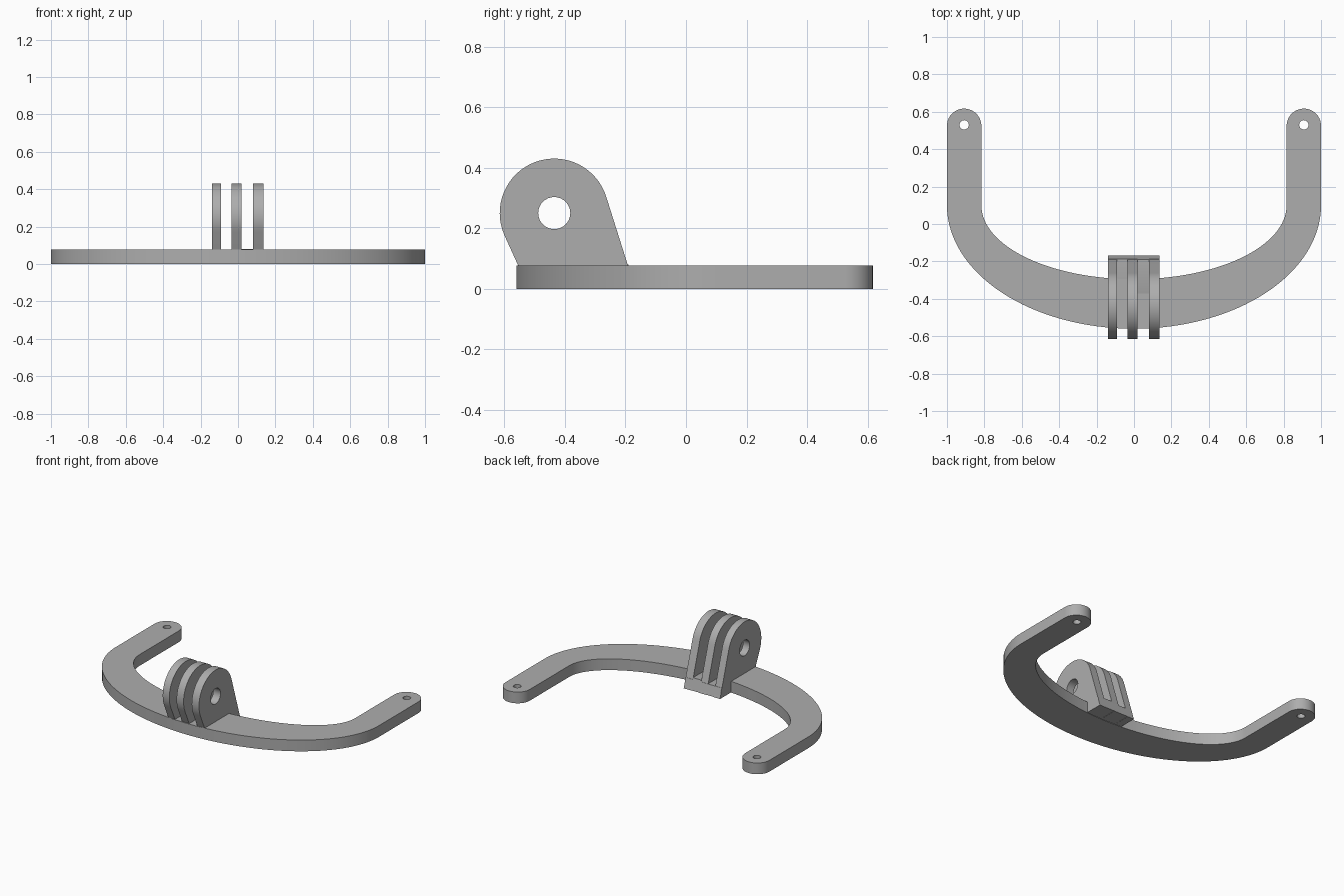
import bpy
import bmesh
from math import sin, cos, pi, radians
from mathutils import Matrix

cube = bpy.data.objects.get("Cube")
if cube:
    bpy.data.objects.remove(cube, do_unlink=True)

grey = bpy.data.materials.new("plain grey")
grey.use_nodes = True
colour = (0.42, 0.42, 0.42, 1)
grey.diffuse_color = colour
grey.node_tree.nodes["Principled BSDF"].inputs["Base Color"].default_value = colour


def arc(cx, cy, rx, ry, start, end, steps):
    """Points on an elliptical arc, angles in degrees."""
    angles = [radians(start + (end - start) * i / steps) for i in range(steps + 1)]
    return [(cx + rx * cos(a), cy + ry * sin(a)) for a in angles]


def circle(cx, cy, r, steps=32):
    return arc(cx, cy, r, r, 0, 360, steps)[:-1]


def plate(name, loops, low, high, sideways=False):
    """Solid plate from an outline and holes; sideways plates extrude along x."""
    curve = bpy.data.curves.new(name, 'CURVE')
    curve.dimensions = '2D'
    curve.fill_mode = 'BOTH'
    curve.extrude = (high - low) / 2
    for loop in loops:
        spline = curve.splines.new('POLY')
        spline.points.add(len(loop) - 1)
        for point, (x, y) in zip(spline.points, loop):
            point.co = (x, y, 0, 1)
        spline.use_cyclic_u = True
    helper = bpy.data.objects.new(name + " outline", curve)
    bpy.context.scene.collection.objects.link(helper)
    bpy.context.view_layer.update()
    mesh = bpy.data.meshes.new_from_object(
        helper.evaluated_get(bpy.context.evaluated_depsgraph_get()))
    bpy.data.objects.remove(helper, do_unlink=True)

    bm = bmesh.new()
    bm.from_mesh(mesh)
    bmesh.ops.remove_doubles(bm, verts=bm.verts, dist=0.0001)
    bm.transform(Matrix.Translation((0, 0, (low + high) / 2)))
    if sideways:
        bm.transform(Matrix(((0, 0, 1, 0), (1, 0, 0, 0), (0, 1, 0, 0), (0, 0, 0, 1))))
    bmesh.ops.recalc_face_normals(bm, faces=bm.faces)
    bm.to_mesh(mesh)
    bm.free()
    mesh.materials.clear()
    mesh.materials.append(grey)
    obj = bpy.data.objects.new(name, mesh)
    bpy.context.scene.collection.objects.link(obj)
    bpy.ops.object.select_all(action='DESELECT')
    obj.select_set(True)
    bpy.context.view_layer.objects.active = obj
    bpy.ops.object.shade_smooth_by_angle(angle=radians(30))
    return obj


# Curved bracket: outer bow, right tip, inner bow, left tip, and two screw holes
TIP_X, TIP_Y, TIP_R = 0.908, 0.525, 0.092
outline = (arc(0, 0.1, 1, 0.66, 180, 360, 64)
           + arc(TIP_X, TIP_Y, TIP_R, TIP_R, 0, 180, 20)
           + arc(0, 0.1, 0.816, 0.395, 360, 180, 64)
           + arc(-TIP_X, TIP_Y, TIP_R, TIP_R, 0, 180, 20))
screw_holes = [circle(side * TIP_X, 0.53, 0.025, 20) for side in (-1, 1)]
plate("curved_bracket", [outline] + screw_holes, 0, 0.077)

# Three upright prongs with a shared bolt hole
BOLT = (-0.435, 0.25)
prong = ([(-0.52, 0.002), (-0.168, 0.002)]
         + arc(*BOLT, 0.18, 0.18, 16, 204, 32))
for name, low, high in (("left_end_prong", 0.08, 0.135),
                        ("middle_prong", -0.035, 0.018),
                        ("right_end_prong", -0.14, -0.09)):
    plate(name, [prong, circle(*BOLT, 0.053)], low, high, sideways=True)

# Foot joining the prongs, with a slightly raised floor in one gap
for name, low, high, top in (("prong_foot", -0.139, 0.134, 0.07),
                             ("gap_floor", 0.018, 0.08, 0.081)):
    back = -0.168 - 0.28 * top
    foot = [(-0.45, 0.003), (-0.169, 0.003), (back, top), (-0.36, top), (-0.45, 0.05)]
    plate(name, [foot], low, high, sideways=True)
